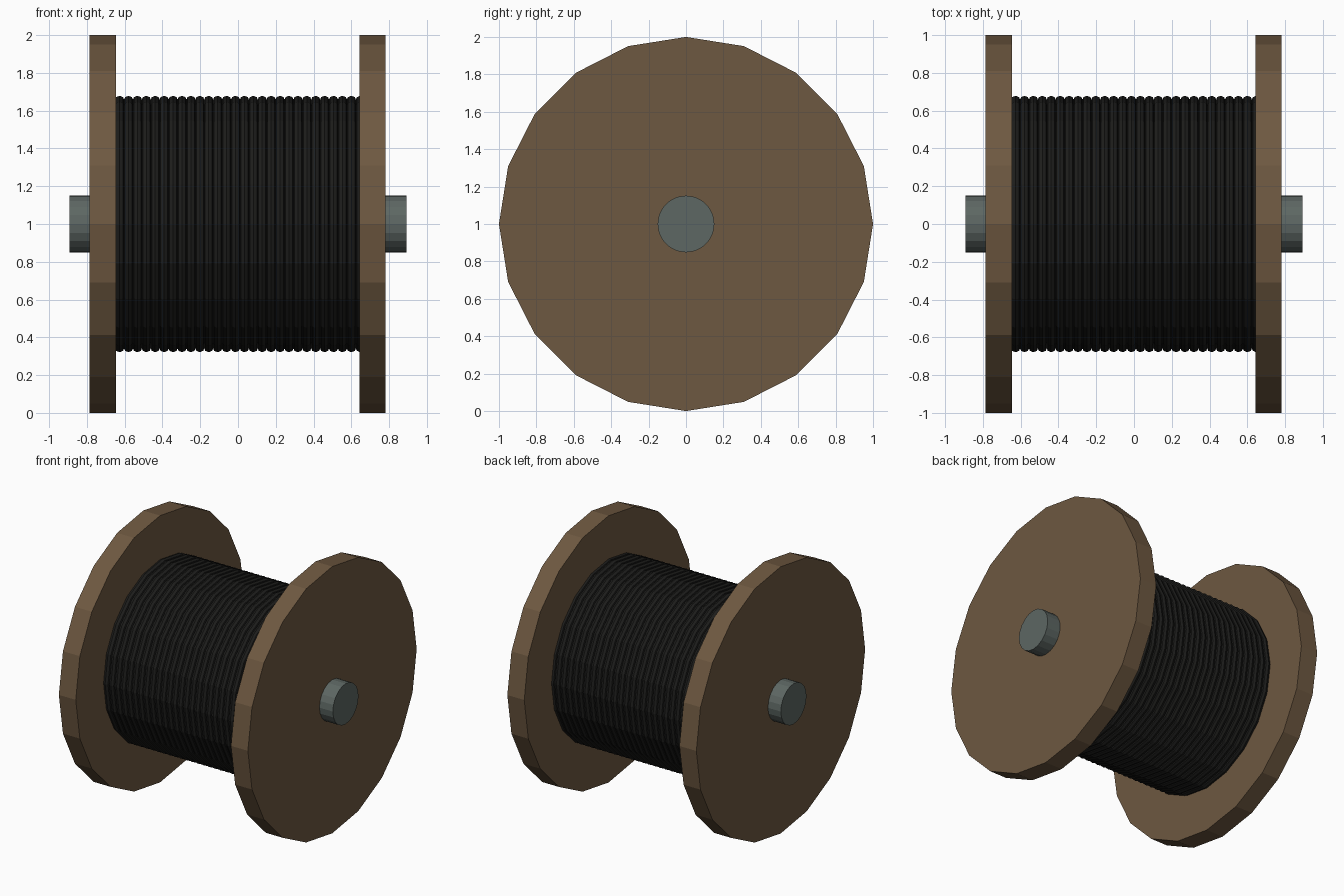
import bpy
from math import pi, cos, sin, radians

if "Cube" in bpy.data.objects:
    bpy.data.objects.remove(bpy.data.objects["Cube"])

SIDES = 20
AXIS_Z = 1.0


def material(name, color):
    m = bpy.data.materials.new(name)
    m.diffuse_color = (*color, 1)
    m.use_nodes = True
    m.node_tree.nodes["Principled BSDF"].inputs["Base Color"].default_value = m.diffuse_color
    return m


WOOD = material("wood", (0.155, 0.098, 0.052))
STEEL = material("steel", (0.11, 0.135, 0.125))
CABLE = material("cable", (0.012, 0.012, 0.011))


def disc(name, x0, x1, radius, mat):
    """Flat-shaded cylinder lying along x, with a vertex pointing straight up."""
    verts = [(x, radius * cos(2 * pi * i / SIDES), AXIS_Z + radius * sin(2 * pi * i / SIDES))
             for x in (x0, x1) for i in range(SIDES)]
    n = SIDES
    faces = [(i, (i + 1) % n, n + (i + 1) % n, n + i) for i in range(n)]
    faces = [f[::-1] for f in faces]
    faces += [tuple(range(n)), tuple(range(2 * n - 1, n - 1, -1))]
    faces[-2], faces[-1] = faces[-2][::-1], faces[-1][::-1]
    faces = [f[::-1] for f in faces[:n]] + faces[n:]
    mesh = bpy.data.meshes.new(name)
    mesh.from_pydata(verts, [], faces)
    import bmesh
    bm = bmesh.new()
    bm.from_mesh(mesh)
    bmesh.ops.recalc_face_normals(bm, faces=bm.faces)
    bm.to_mesh(mesh)
    bm.free()
    obj = bpy.data.objects.new(name, mesh)
    bpy.context.collection.objects.link(obj)
    mesh.materials.append(mat)
    return obj


# wooden flanges
disc("left_flange", -0.786, -0.646, 1.0, WOOD)
disc("right_flange", 0.642, 0.782, 1.0, WOOD)

# steel axle and hidden drum core
disc("axle", -0.893, 0.893, 0.152, STEEL)
disc("drum_core", -0.66, 0.66, 0.63, CABLE)

# wound cable: one ring repeated along the drum
bpy.ops.mesh.primitive_torus_add(major_radius=0.653, minor_radius=0.026,
                                 major_segments=SIDES, minor_segments=8,
                                 location=(-0.627, 0, AXIS_Z), rotation=(0, radians(90), 0))
cable = bpy.context.object
cable.name = "cable_windings"
cable.data.materials.append(CABLE)
array = cable.modifiers.new("windings", 'ARRAY')
array.count = 28
array.use_relative_offset = False
array.use_constant_offset = True
array.constant_offset_displace = (0, 0, 0.0472)
